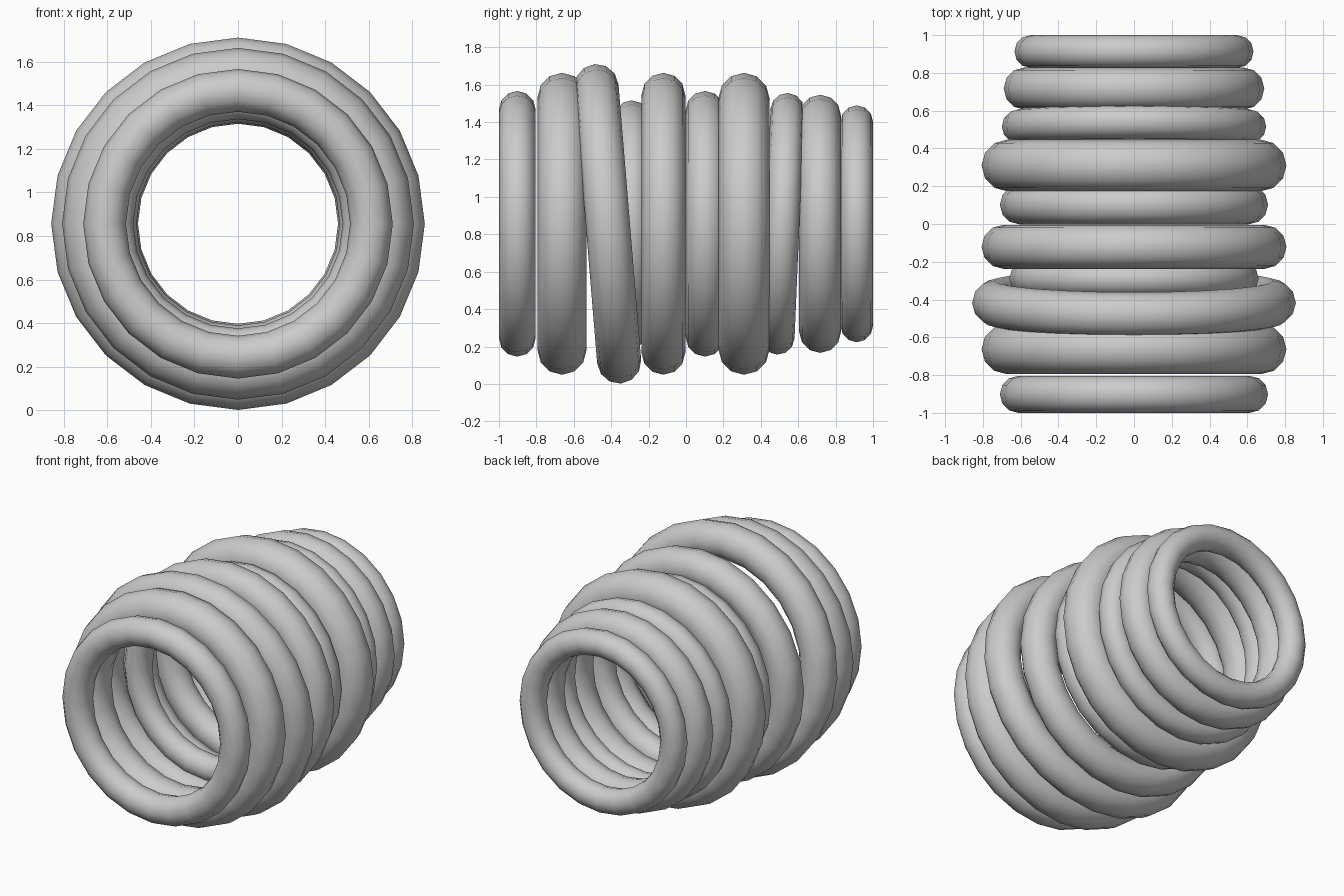
import bpy
import math

if "Cube" in bpy.data.objects:
    bpy.data.objects.remove(bpy.data.objects["Cube"])

CENTRE_Z = 0.856


def add_ring(name, y, outer, tube, tilt=0.0):
    """Smooth 24 x 12 torus facing along y, leaning by tilt degrees."""
    bpy.ops.mesh.primitive_torus_add(
        major_radius=outer - tube, minor_radius=tube,
        major_segments=24, minor_segments=12,
        location=(0, y, CENTRE_Z),
        rotation=(math.radians(90 + tilt), 0, 0))
    ring = bpy.context.object
    ring.name = name
    bpy.ops.object.shade_smooth()


# Stack of rings from front to back: y centre, outer radius, tube radius, tilt
rings = [
    (-0.902, 0.71, 0.098, 0),
    (-0.663, 0.807, 0.131, 0),
    (-0.418, 0.857, 0.118, 4.7),
    (-0.29, 0.66, 0.09, 0),
    (-0.121, 0.807, 0.117, 0),
    (0.102, 0.71, 0.104, 0),
    (0.31, 0.807, 0.137, 0),
    (0.516, 0.70, 0.09, -2.4),
    (0.717, 0.69, 0.112, 0),
    (0.913, 0.633, 0.087, 0),
]
for i, (y, outer, tube, tilt) in enumerate(rings, 1):
    add_ring(f"ring_{i:02d}", y, outer, tube, tilt)
